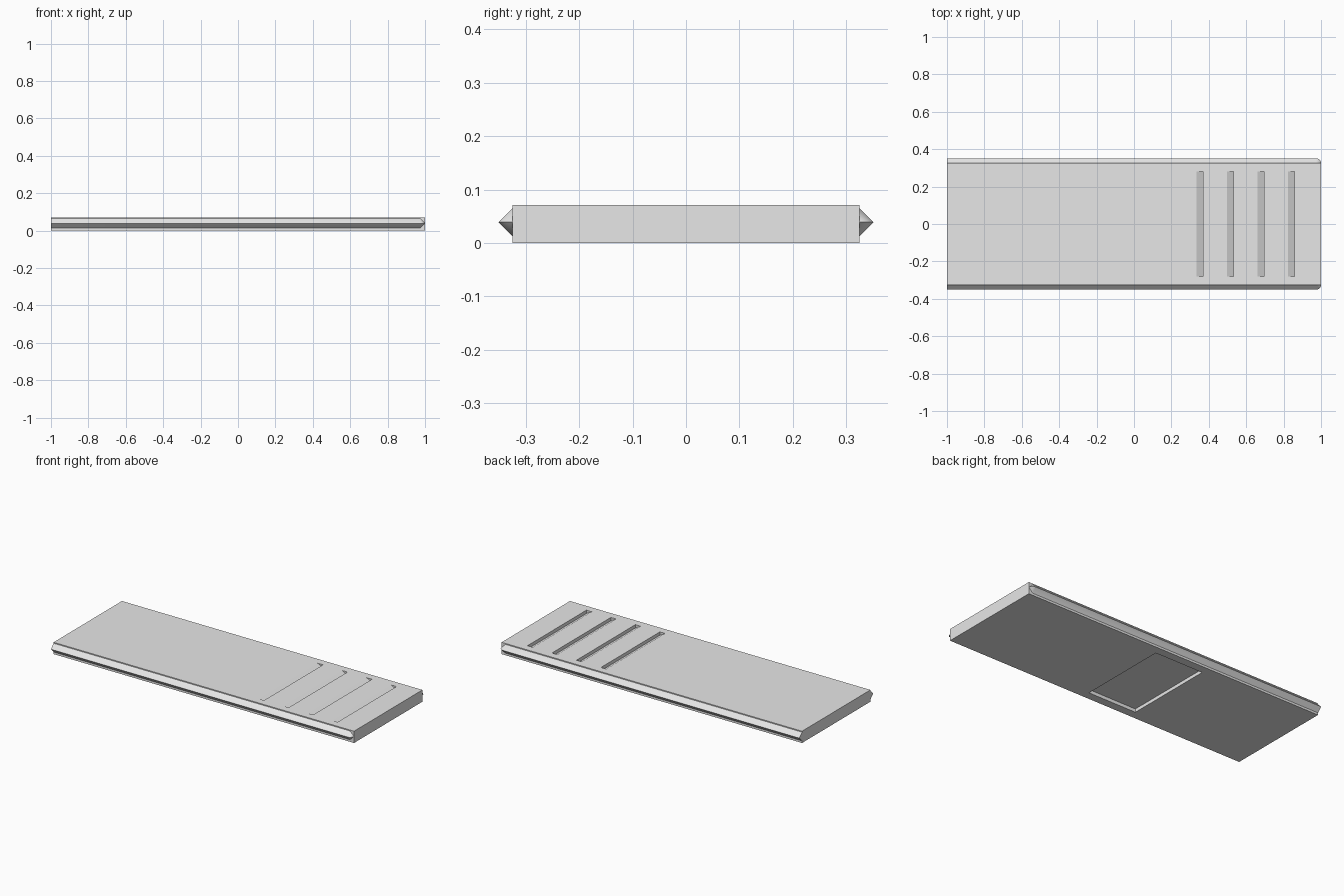
import bpy, bmesh, math

if "Cube" in bpy.data.objects:
    bpy.data.objects.remove(bpy.data.objects["Cube"])

HALF_X, HALF_Y, TOP = 1.0, 0.325, 0.071
RIDGE, MID_Z = 0.026, 0.039

grey = bpy.data.materials.new("light_grey")
grey.use_nodes = True
grey.diffuse_color = (0.8, 0.8, 0.8, 1)
grey.node_tree.nodes["Principled BSDF"].inputs["Base Color"].default_value = (0.8, 0.8, 0.8, 1)


def make_object(name, bm):
    bmesh.ops.recalc_face_normals(bm, faces=bm.faces)
    mesh = bpy.data.meshes.new(name)
    bm.to_mesh(mesh)
    bm.free()
    mesh.materials.append(grey)
    obj = bpy.data.objects.new(name, mesh)
    bpy.context.collection.objects.link(obj)
    return obj


def prism(name, outline, half_width):
    """Extrude an x-z outline along y, centred on y = 0."""
    bm = bmesh.new()
    face = bm.faces.new([bm.verts.new((x, -half_width, z)) for x, z in outline])
    result = bmesh.ops.extrude_face_region(bm, geom=[face])
    moved = [v for v in result["geom"] if isinstance(v, bmesh.types.BMVert)]
    bmesh.ops.translate(bm, verts=moved, vec=(0, 2 * half_width, 0))
    return make_object(name, bm)


def box(name, x0, x1, z0, z1, half_width):
    return prism(name, [(x0, z0), (x1, z0), (x1, z1), (x0, z1)], half_width)


def activate(obj):
    bpy.ops.object.select_all(action="DESELECT")
    obj.select_set(True)
    bpy.context.view_layer.objects.active = obj


def apply_modifier(obj, kind, **settings):
    mod = obj.modifiers.new(kind.title(), kind)
    for key, value in settings.items():
        setattr(mod, key, value)
    activate(obj)
    bpy.ops.object.modifier_apply(modifier=mod.name)


# Flat lid panel
panel = box("lid_panel", -HALF_X, HALF_X, 0, TOP, HALF_Y)

# Finger grooves: each ramps down to an upright wall
cutters = []
for i in range(4):
    wall = 0.37 + i * 0.163
    start = wall - 0.036
    outline = [(start, TOP), (wall, TOP - 0.02), (wall, TOP + 0.02), (start, TOP + 0.02)]
    cutters.append(prism("groove_cutter", outline, 0.28))

# Shallow pocket underneath
cutters.append(box("pocket_cutter", -0.24, 0.08, -0.02, 0.02, 0.275))

for cutter in cutters:
    apply_modifier(panel, "BOOLEAN", operation="DIFFERENCE", solver="EXACT", object=cutter)
    bpy.data.objects.remove(cutter)

# Pointed side ridges, rounded off at the grooved end
bm = bmesh.new()
pivot = HALF_X - RIDGE
sections = [(-HALF_X, 0.0)] + [(pivot, math.radians(a)) for a in range(0, 91, 10)]
rows = []
for x, angle in sections:
    tip = (x + RIDGE * math.sin(angle), HALF_Y + RIDGE * math.cos(angle), MID_Z)
    points = [(x, HALF_Y, MID_Z + RIDGE), tip, (x, HALF_Y, MID_Z - RIDGE)]
    rows.append([bm.verts.new(p) for p in points])
bm.faces.new(rows[0])
for a, b in zip(rows, rows[1:]):
    for j in range(2):
        bm.faces.new((a[j], a[j + 1], b[j + 1], b[j]))
bm.faces.new((rows[0][0], rows[0][2], rows[1][2], rows[1][0]))
bm.faces.new(rows[-1])
bmesh.ops.remove_doubles(bm, verts=bm.verts, dist=0.0001)
ridges = make_object("side_ridges", bm)
apply_modifier(ridges, "MIRROR", use_axis=(False, True, False), use_mirror_merge=False)
bpy.ops.object.shade_smooth_by_angle(angle=math.radians(30))
